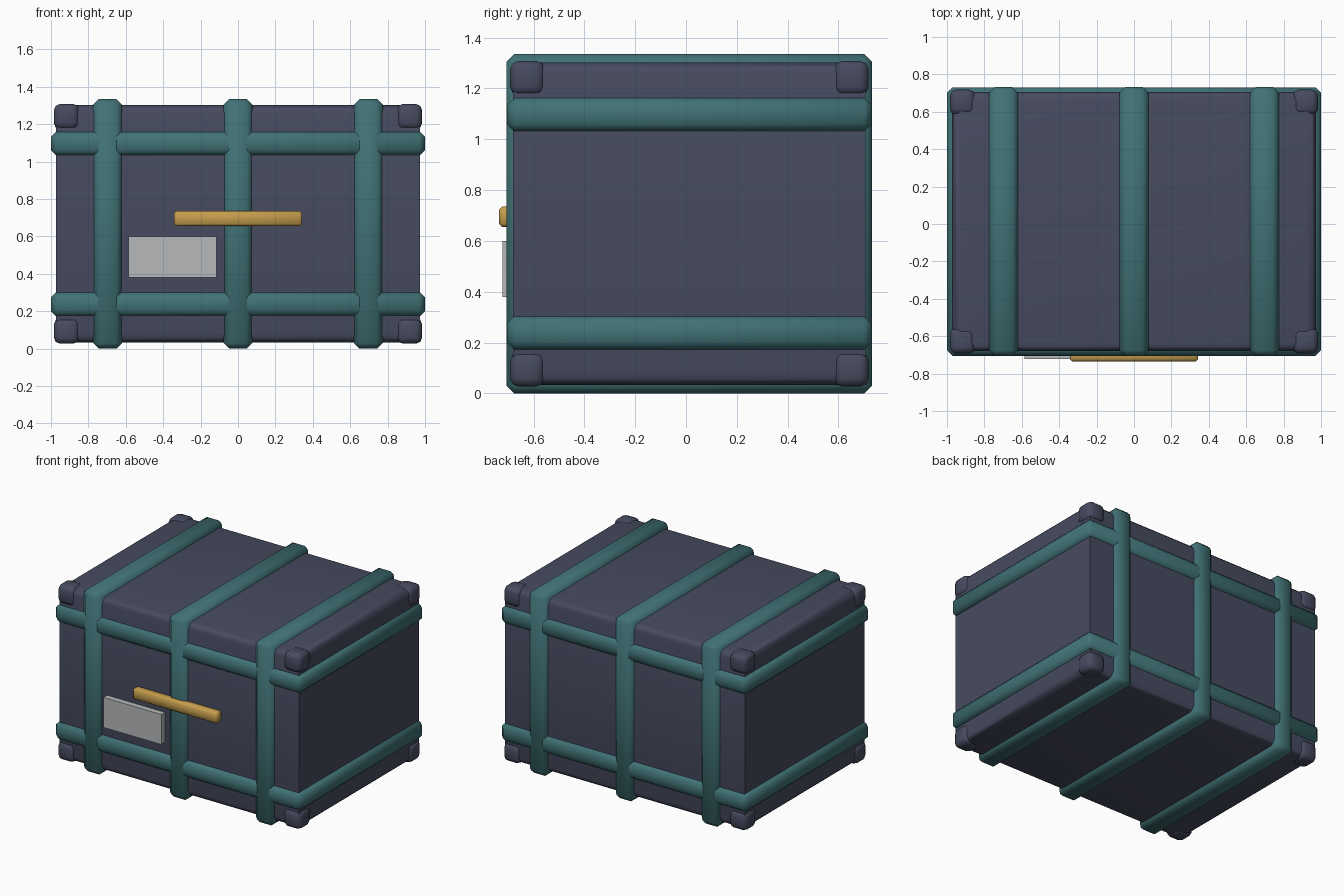
import bpy, bmesh, math
from mathutils import Vector

if "Cube" in bpy.data.objects:
    bpy.data.objects.remove(bpy.data.objects["Cube"])


def material(name, rgb):
    m = bpy.data.materials.new(name)
    m.diffuse_color = (*rgb, 1)
    m.use_nodes = True
    m.node_tree.nodes["Principled BSDF"].inputs["Base Color"].default_value = m.diffuse_color
    return m


SHELL = material("slate shell", (0.062, 0.070, 0.115))
TEAL = material("teal strap", (0.052, 0.168, 0.180))
GOLD = material("brass", (0.56, 0.34, 0.075))
GREY = material("grey label", (0.47, 0.48, 0.49))


def box(name, lo, hi, mat, bevel=0.0, segments=1, edge_rule=None):
    """Axis-aligned box between two corners, with bevelled edges."""
    lo, hi = Vector(lo), Vector(hi)
    bm = bmesh.new()
    bmesh.ops.create_cube(bm, size=1)
    for v in bm.verts:
        v.co = Vector([(lo[i] + hi[i]) / 2 + v.co[i] * (hi[i] - lo[i]) for i in range(3)])
    if bevel:
        edges = [e for e in bm.edges if edge_rule is None or edge_rule(e)]
        bmesh.ops.bevel(bm, geom=edges, offset=bevel, segments=segments,
                        profile=0.5, affect='EDGES')
    bmesh.ops.recalc_face_normals(bm, faces=bm.faces)
    me = bpy.data.meshes.new(name)
    bm.to_mesh(me)
    bm.free()
    me.materials.append(mat)
    ob = bpy.data.objects.new(name, me)
    bpy.context.collection.objects.link(ob)
    bpy.context.view_layer.objects.active = ob
    ob.select_set(True)
    bpy.ops.object.shade_smooth_by_angle(angle=math.radians(50))
    ob.select_set(False)
    return ob


# Main shell, rounded along its top and bottom rims
X, Y0, Y1, Z0, Z1 = 0.972, -0.68, 0.706, 0.033, 1.302
box("trunk_shell", (-X, Y0, Z0), (X, Y1, Z1), SHELL, 0.045, 3,
    lambda e: abs(e.verts[0].co.z - e.verts[1].co.z) < 0.01)

# Straps running over the top, bottom, front and back
for name, x in (("left", -0.697), ("middle", 0), ("right", 0.697)):
    box(f"{name}_strap", (x - 0.077, -0.706, 0), (x + 0.077, 0.732, 1.335), TEAL, 0.03)

# Horizontal bands around the sides
for name, z in (("lower", 0.238), ("upper", 1.097)):
    box(f"{name}_band", (-1, -0.705, z - 0.067), (1, 0.731, z + 0.067), TEAL, 0.03)

# Rounded guards on the eight corners
S, OUT = 0.135, 0.012
for xn, sx in (("left", -1), ("right", 1)):
    for yn, ya in (("front", Y0 - OUT), ("back", Y1 + OUT - S)):
        for zn, za in (("bottom", Z0 - 0.006), ("top", Z1 + 0.006 - S)):
            xa = sx * (X + OUT - S / 2) - S / 2
            box(f"{zn}_{yn}_{xn}_corner", (xa, ya, za), (xa + S, ya + S, za + S),
                SHELL, 0.032, 2)

# Handle bar and blank label on the front
box("front_handle", (-0.343, -0.735, 0.655), (0.343, -0.675, 0.736), GOLD, 0.012)
box("front_label", (-0.585, -0.722, 0.38), (-0.116, -0.675, 0.60), GREY)
